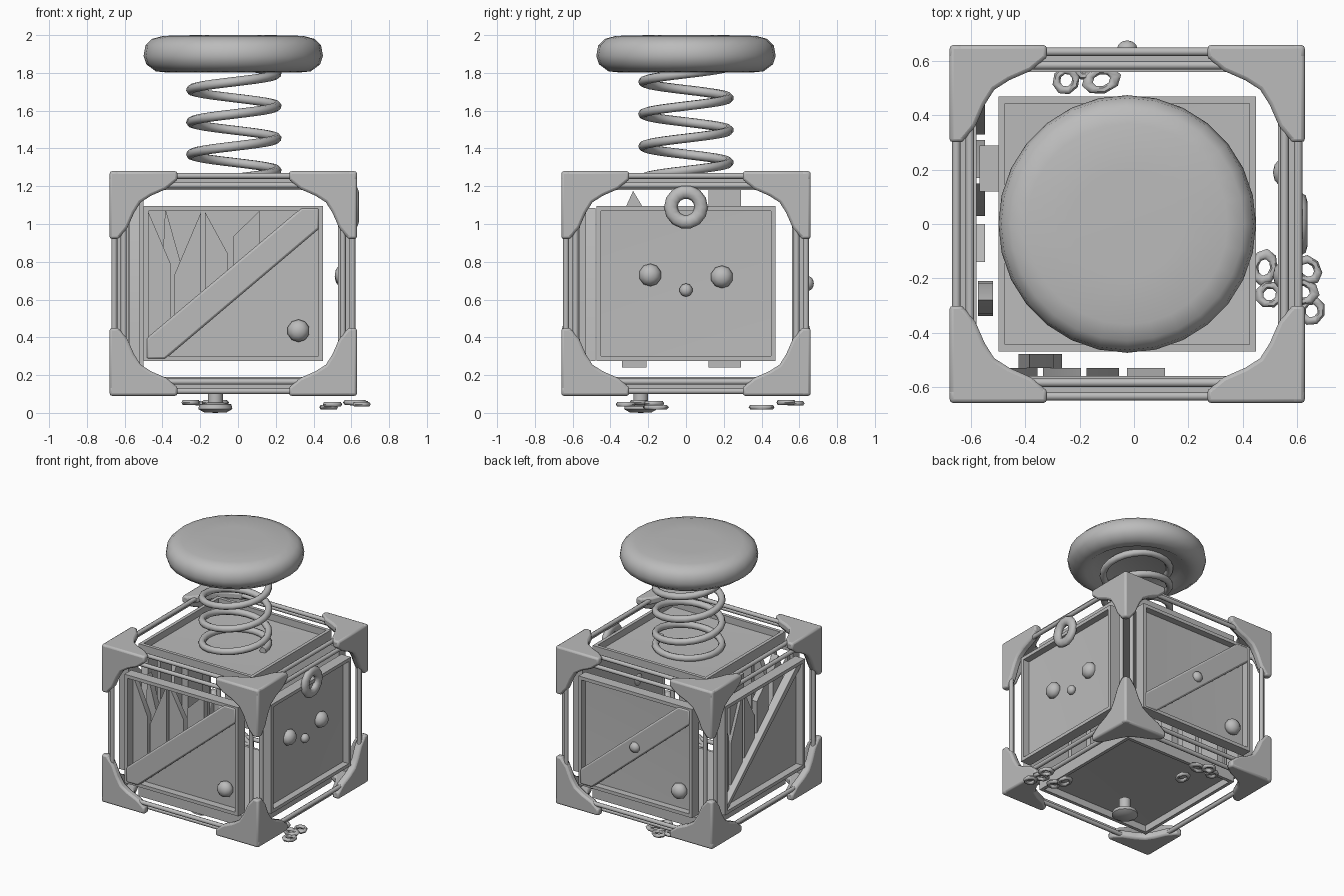
import bpy, bmesh, math
from mathutils import Matrix, Vector

if "Cube" in bpy.data.objects:
    bpy.data.objects.remove(bpy.data.objects["Cube"])

grey = bpy.data.materials.new("plain grey")
grey.diffuse_color = (0.5, 0.5, 0.5, 1)
grey.use_nodes = True
grey.node_tree.nodes["Principled BSDF"].inputs["Base Color"].default_value = grey.diffuse_color

C = Vector((-0.025, 0, 0.685))          # middle of the cage
H = Vector((0.655, 0.66, 0.595))        # its half sizes


def finish(name, bm, M=Matrix(), angle=35, bevel=0):
    bmesh.ops.recalc_face_normals(bm, faces=bm.faces)
    me = bpy.data.meshes.new(name)
    bm.to_mesh(me)
    bm.free()
    me.shade_smooth()
    me.set_sharp_from_angle(angle=math.radians(angle))
    me.materials.append(grey)
    ob = bpy.data.objects.new(name, me)
    bpy.context.collection.objects.link(ob)
    ob.matrix_world = M
    if bevel:
        b = ob.modifiers.new("bevel", 'BEVEL')
        b.width, b.segments, b.limit_method = bevel, 2, 'ANGLE'
    return ob


def prism(name, M, pts, w0, w1, bevel=0):
    bm = bmesh.new()
    lo = [bm.verts.new((u, v, w0)) for u, v in pts]
    hi = [bm.verts.new((u, v, w1)) for u, v in pts]
    bm.faces.new(lo)
    bm.faces.new(hi)
    n = len(pts)
    for i in range(n):
        j = (i + 1) % n
        bm.faces.new((lo[i], lo[j], hi[j], hi[i]))
    return finish(name, bm, M, bevel=bevel)


def ball(name, M, u, v, w, r, flat=0.8):
    bm = bmesh.new()
    bmesh.ops.create_uvsphere(bm, u_segments=10, v_segments=6, radius=r)
    bmesh.ops.transform(bm, matrix=Matrix.Translation((u, v, w)) @ Matrix.Diagonal((1, 1, flat, 1)), verts=bm.verts)
    return finish(name, bm, M, 60)


def torus(name, M, R, r, su=1, sv=1, sw=1, n=12, m=8):
    bm = bmesh.new()
    rows = []
    for i in range(n):
        a = math.tau * i / n
        rows.append([bm.verts.new((su * (R + r * math.cos(b)) * math.cos(a), sv * (R + r * math.cos(b)) * math.sin(a),
                                   sw * r * math.sin(b))) for b in [math.tau * k / m for k in range(m)]])
    for i in range(n):
        for k in range(m):
            p, q = rows[i], rows[(i + 1) % n]
            bm.faces.new((p[k], q[k], q[(k + 1) % m], p[(k + 1) % m]))
    return finish(name, bm, M, 60)


def lathe(name, prof, x, y, n=28):
    bm = bmesh.new()
    vs = [bm.verts.new((r, 0, z)) for r, z in prof]
    es = [bm.edges.new(p) for p in zip(vs, vs[1:])]
    bmesh.ops.spin(bm, geom=vs + es, cent=(0, 0, 0), axis=(0, 0, 1), angle=math.tau, steps=n)
    bmesh.ops.remove_doubles(bm, verts=bm.verts, dist=0.0005)
    return finish(name, bm, Matrix.Translation((x, y, 0)), 50)


def tray(name, M, a, b, solid):
    """Raised rim with either a dented floor or an open middle."""
    bm = bmesh.new()
    t = 0.025
    rings = [(0, 0), (0, 0.08), (t, 0.08), (t, 0.03 if solid else 0)]
    R = [[bm.verts.new((su * (a - i), sv * (b - i), w)) for su, sv in ((-1, -1), (1, -1), (1, 1), (-1, 1))]
         for i, w in rings]
    for p, q in zip(R, R[1:] if solid else R[1:] + R[:1]):
        for k in range(4):
            j = (k + 1) % 4
            bm.faces.new((p[k], p[j], q[j], q[k]))
    if solid:
        bm.faces.new(R[0])
        mid = bm.verts.new((0, 0, 0.012))
        for k in range(4):
            bm.faces.new((R[3][k], R[3][(k + 1) % 4], mid))
    return finish(name, bm, M, 30)


def frame(u, v, half):
    u, v = Vector(u), Vector(v)
    w = u.cross(v)
    M = Matrix((u, v, w)).transposed().to_4x4()
    M.translation = C + w * (half - 0.10)
    return M


FACES = {"front": frame((1, 0, 0), (0, 0, 1), H.y), "back": frame((-1, 0, 0), (0, 0, 1), H.y),
         "right": frame((0, 1, 0), (0, 0, 1), H.x), "left": frame((0, -1, 0), (0, 0, 1), H.x),
         "top": frame((1, 0, 0), (0, 1, 0), H.z), "bottom": frame((1, 0, 0), (0, -1, 0), H.z)}

# corner brackets: a concave-edged plate on each face of each corner
arm = [(0.36, 0), (0.355, 0.05), (0.30, 0.095), (0.22, 0.13)]
arm = [(0, 0)] + arm + [(0.165, 0.165)] + [(q, p) for p, q in reversed(arm)]
for name, M in FACES.items():
    hu = H.x if name in ("front", "back", "top", "bottom") else H.y
    hv = H.y if name in ("top", "bottom") else H.z
    for su in (-1, 1):
        for sv in (-1, 1):
            pts = [(su * (hu - p), sv * (hv - q)) for p, q in arm]
            prism(name + "_corner_bracket", M, pts, 0.045, 0.10, 0.014)
    # panels
    side = name not in ("top", "bottom")
    tray(name + "_panel", M, 0.475, 0.41 if side else 0.47, name not in ("front", "left"))

# thin rods: two along every edge of the cage
for ax in range(3):
    i, j = (ax + 1) % 3, (ax + 2) % 3
    for si in (-1, 1):
        for sj in (-1, 1):
            for di, dj in ((0.025, 0.075), (0.075, 0.025)):
                bm = bmesh.new()
                bmesh.ops.create_cone(bm, cap_ends=True, segments=8, radius1=0.016, radius2=0.016,
                                      depth=2 * H[ax] - 0.12)
                p = C.copy()
                p[i] += si * (H[i] - di)
                p[j] += sj * (H[j] - dj)
                d = Vector((0, 0, 0))
                d[ax] = 1
                finish("edge_rod", bm, Matrix.Translation(p) @ d.to_track_quat('Z', 'Y').to_matrix().to_4x4(), 50)

# diagonal braces on front and back, thin rib on the left
brace = [(-0.46, -0.40), (-0.36, -0.40), (0.455, 0.29), (0.455, 0.40), (0.36, 0.40), (-0.46, -0.29)]
for name in ("front", "back"):
    prism(name + "_brace", FACES[name], brace, 0.03, 0.085, 0.012)
    ball(name + "_bolt", FACES[name], 0.345, -0.25, 0.05, 0.06)
ball("brace_knob", FACES["back"], 0, 0, 0.085, 0.04)
prism("left_rib", FACES["left"], [(-0.45, -0.385), (-0.41, -0.385), (0.45, 0.35), (0.45, 0.385), (0.42, 0.385)], 0.0, 0.06)

# broken panels: whole lower half, splintered planks in the upper half
for name in ("front", "left"):
    M = FACES[name]
    prism(name + "_lower_board", M, [(-0.45, -0.385), (0.45, -0.385), (0.45, 0.385)], 0, 0.025)
    for u0, u1, lo, hi in ((-0.45, -0.33, 0.38, 0.10), (-0.31, -0.17, 0.05, 0.38), (-0.15, -0.03, 0.38, 0.16),
                           (0.0, 0.14, 0.25, 0.385)):
        prism(name + "_splintered_plank", M, [(u0, -0.385), (u1, -0.385), (u1, hi), (u0, lo)], -0.03, 0.012)
prism("left_inner_plank", FACES["left"], [(-0.29, -0.445), (-0.12, -0.445), (-0.12, 0.505), (-0.29, 0.505)], -0.08, -0.01)
prism("left_pointed_plank", FACES["left"], [(0.21, -0.445), (0.34, -0.445), (0.33, 0.38), (0.28, 0.49), (0.22, 0.39)], -0.06, -0.005)
prism("front_inner_plank", FACES["front"], [(-0.40, -0.41), (-0.24, -0.41), (-0.27, 0.08), (-0.36, 0.40)], -0.08, -0.03)

# right side: three studs and a ring
R = FACES["right"]
for u, v, r in ((-0.19, 0.045, 0.06), (0.19, 0.035, 0.06), (0, -0.035, 0.035)):
    ball("stud", R, u, v, 0.03, r)
torus("hanging_ring", R @ Matrix.Translation((0, 0.405, 0.085)), 0.08, 0.036, sw=0.7, n=14)

# underside button
lathe("bottom_button", [(0, 0), (0.06, 0.003), (0.09, 0.02), (0.085, 0.045), (0.04, 0.055), (0.04, 0.14), (0, 0.14)],
      -0.12, -0.24, 14)

# loose chain links
for x, y, z, rot, L in ((0.48, -0.16, 0.03, 80, 1.4), (0.50, -0.26, 0.045, 20, 1.1), (0.62, -0.25, 0.055, -10, 1.3),
                        (0.64, -0.17, 0.05, -50, 1.2), (0.655, -0.32, 0.045, 70, 1.1),
                        (-0.25, 0.53, 0.055, 60, 1.1), (-0.12, 0.53, 0.055, 15, 1.5), (-0.10, 0.40, 0.03, 80, 1.4),
                        (-0.18, 0.58, 0.05, -20, 1.1)):
    torus("chain_link", Matrix.Translation((x, y, z)) @ Matrix.Rotation(math.radians(rot), 4, 'Z'),
          0.036, 0.014, su=L, n=8, m=6)

# coil spring
cu = bpy.data.curves.new("spring_path", 'CURVE')
cu.dimensions = '3D'
cu.bevel_depth, cu.bevel_resolution, cu.use_fill_caps = 0.025, 2, True
turns, per = 4.5, 24
n = int(turns * per)
sp = cu.splines.new('POLY')
sp.points.add(n)
for k in range(n + 1):
    a = math.tau * k / per
    z = 1.215 + max(0, min(1, (k / per - 0.6) / (turns - 0.9))) * 0.615
    sp.points[k].co = (-0.022 + 0.228 * math.cos(a), 0.228 * math.sin(a), z, 1)
sp.use_smooth = True
cu.materials.append(grey)
spring = bpy.data.objects.new("spring", cu)
bpy.context.collection.objects.link(spring)

# round cushion
lathe("cushion", [(0, 1.835), (0.30, 1.835), (0.35, 1.802), (0.41, 1.808), (0.46, 1.845), (0.475, 1.89), (0.465, 1.945),
                  (0.43, 1.98), (0.37, 1.996), (0.2, 2.0), (0, 2.0)], -0.025, 0, 28)
